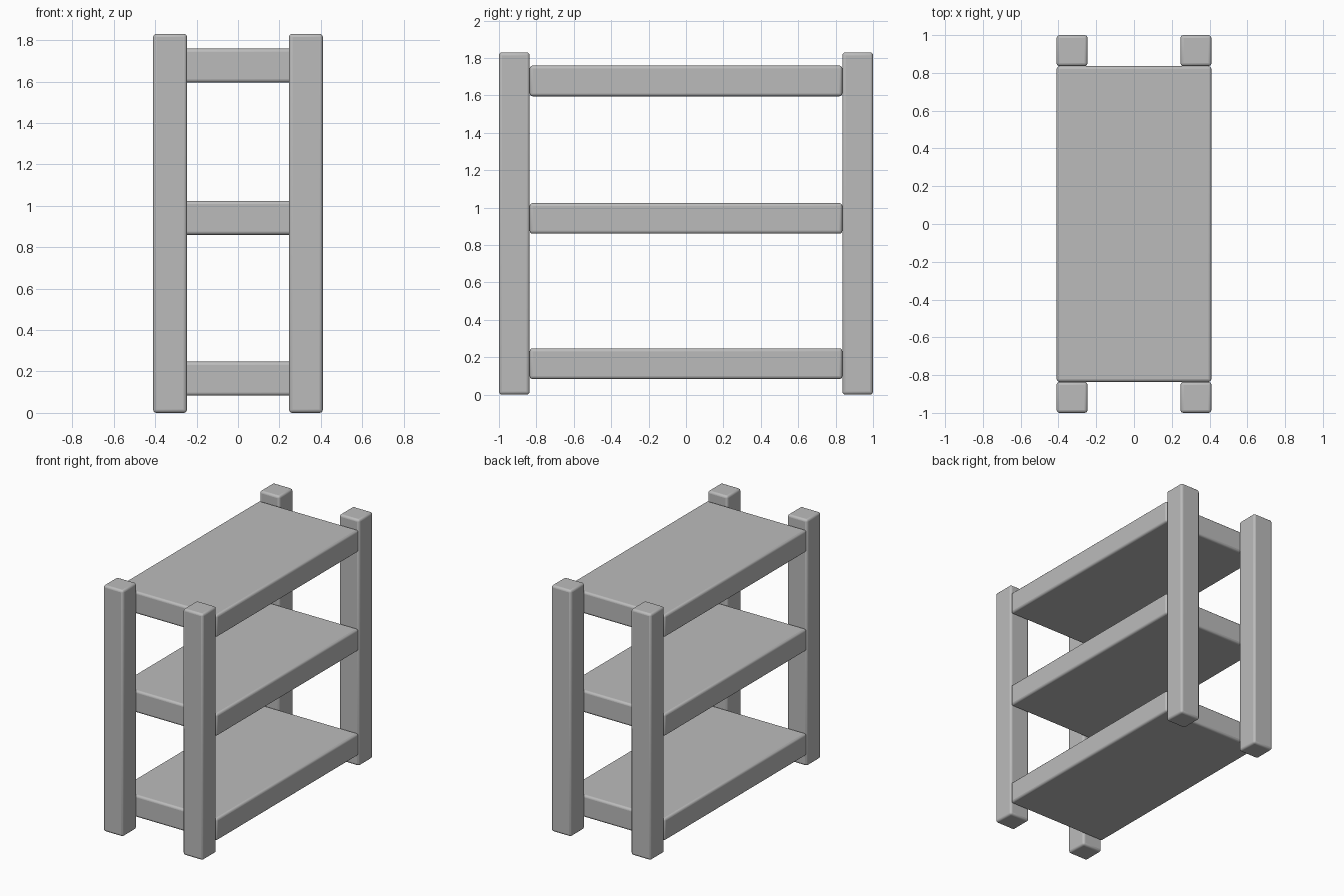
import bpy

cube = bpy.data.objects.get("Cube")
if cube:
    bpy.data.objects.remove(cube, do_unlink=True)

grey = bpy.data.materials.new("plain grey")
grey.use_nodes = True
colour = (0.5, 0.5, 0.5, 1)
grey.diffuse_color = colour
grey.node_tree.nodes["Principled BSDF"].inputs["Base Color"].default_value = colour


def rounded_box(name, centre, size):
    """Box with softly rounded edges."""
    bpy.ops.mesh.primitive_cube_add(size=1, location=centre)
    box = bpy.context.object
    box.name = name
    box.scale = size
    bpy.ops.object.transform_apply(location=False, rotation=False, scale=True)
    bevel = box.modifiers.new("rounded edges", "BEVEL")
    bevel.width = 0.016
    bevel.segments = 3
    box.data.materials.append(grey)
    bpy.ops.object.shade_smooth_by_angle()
    return box


HALF_X, HALF_Y, HEIGHT, THICK = 0.41, 1.0, 1.83, 0.164

# Four corner posts
for side, sx in (("left", 1), ("right", -1)):
    for end, sy in (("front", -1), ("back", 1)):
        rounded_box(f"{end}_{side}_post",
                    (sx * (HALF_X - THICK / 2), sy * (HALF_Y - THICK / 2), HEIGHT / 2),
                    (THICK, THICK, HEIGHT))

# Three shelves held between the posts
for level, z in (("bottom", 0.165), ("middle", 0.942), ("top", 1.677)):
    rounded_box(f"{level}_shelf", (0, 0, z),
                (2 * HALF_X, 2 * (HALF_Y - THICK), THICK))
